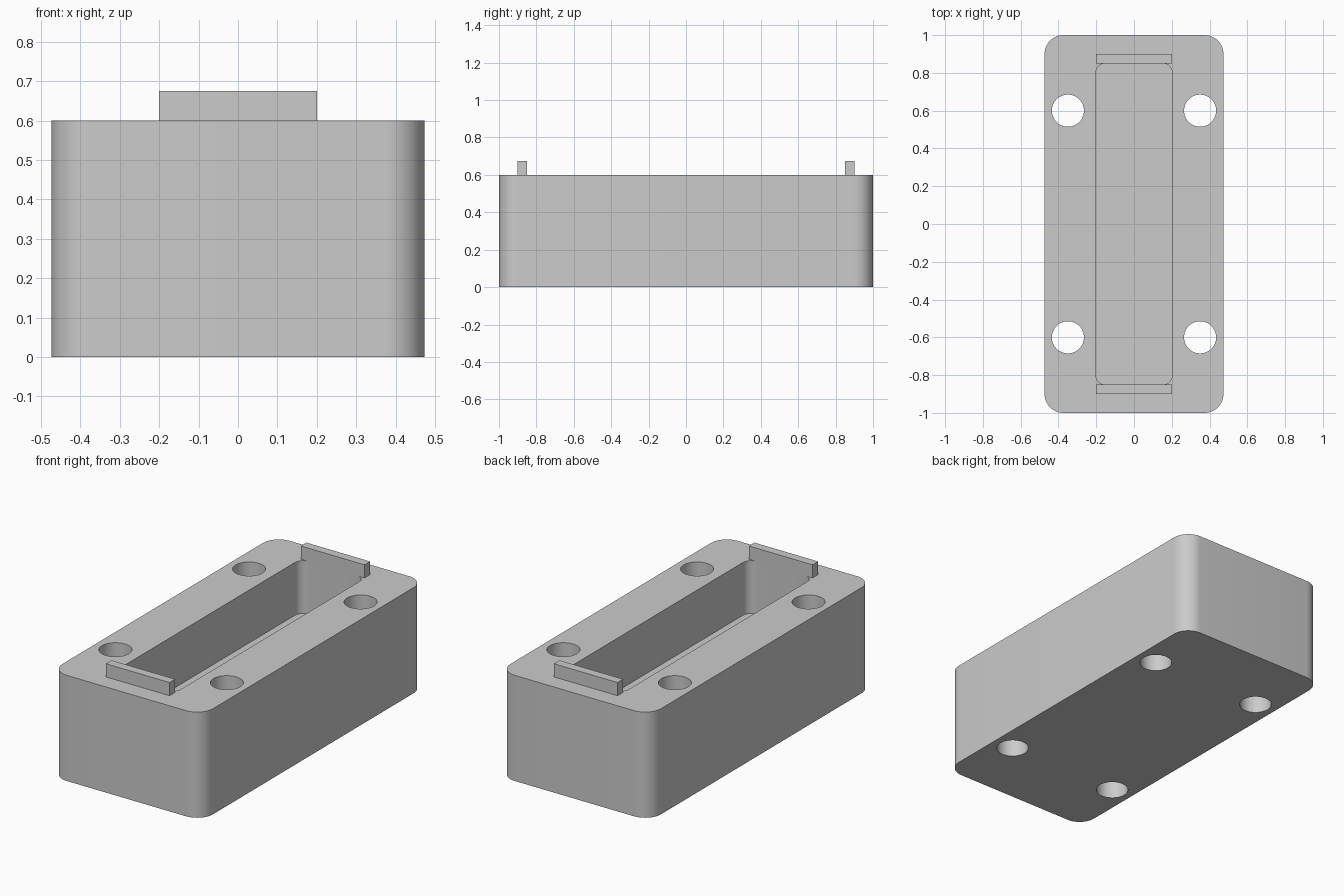
import bpy
import bmesh
import math

default = bpy.data.objects.get("Cube")
if default:
    bpy.data.objects.remove(default, do_unlink=True)

WIDTH, LENGTH, HEIGHT = 0.947, 2.0, 0.6
CORNER = 0.1
SLOT_W, SLOT_L, SLOT_FLOOR, SLOT_CORNER = 0.405, 1.7, 0.3, 0.05
HOLE_X, HOLE_Y, HOLE_R = 0.35, 0.6, 0.085
TAB_W, TAB_T, TAB_TOP = 0.4, 0.05, 0.675

grey = bpy.data.materials.new("plain grey")
grey.use_nodes = True
colour = (0.6, 0.6, 0.6, 1)
grey.diffuse_color = colour
grey.node_tree.nodes["Principled BSDF"].inputs["Base Color"].default_value = colour


def rounded_rect(w, l, r, steps=12):
    """Outline of a rectangle with rounded corners, counter-clockwise."""
    points = []
    for corner, (sx, sy) in enumerate([(1, 1), (-1, 1), (-1, -1), (1, -1)]):
        for i in range(steps + 1):
            a = (corner + i / steps) * math.pi / 2
            points.append((sx * (w / 2 - r) + r * math.cos(a),
                           sy * (l / 2 - r) + r * math.sin(a)))
    return points


def circle(x, y, r, sides=48):
    turn = math.tau / sides
    return [(x + r * math.cos(i * turn), y + r * math.sin(i * turn))
            for i in range(sides)]


def prism(name, outline, z0, z1):
    """Extrude a flat outline from z0 up to z1."""
    bm = bmesh.new()
    base = bm.faces.new([bm.verts.new((x, y, z0)) for x, y in outline])
    top = bmesh.ops.extrude_face_region(bm, geom=[base], use_keep_orig=True)
    verts = [v for v in top["geom"] if isinstance(v, bmesh.types.BMVert)]
    bmesh.ops.translate(bm, verts=verts, vec=(0, 0, z1 - z0))
    bmesh.ops.recalc_face_normals(bm, faces=bm.faces)
    mesh = bpy.data.meshes.new(name)
    bm.to_mesh(mesh)
    bm.free()
    mesh.materials.append(grey)
    obj = bpy.data.objects.new(name, mesh)
    bpy.context.collection.objects.link(obj)
    return obj


def activate(obj):
    bpy.ops.object.select_all(action='DESELECT')
    obj.select_set(True)
    bpy.context.view_layer.objects.active = obj


# Block with rounded vertical corners
body = prism("block_body", rounded_rect(WIDTH, LENGTH, CORNER), 0, HEIGHT)

# Blind slot and four through holes
cutters = [prism("slot_cutter", rounded_rect(SLOT_W, SLOT_L, SLOT_CORNER),
                 SLOT_FLOOR, HEIGHT + 0.1)]
for sx in (-1, 1):
    for sy in (-1, 1):
        cutters.append(prism("hole_cutter", circle(sx * HOLE_X, sy * HOLE_Y, HOLE_R),
                             -0.1, HEIGHT + 0.1))

activate(body)
for cutter in cutters:
    cutter.hide_render = True
    cut = body.modifiers.new("cut", 'BOOLEAN')
    cut.operation = 'DIFFERENCE'
    cut.solver = 'EXACT'
    cut.object = cutter
    bpy.ops.object.modifier_apply(modifier=cut.name)
    bpy.data.objects.remove(cutter, do_unlink=True)
bpy.ops.object.shade_smooth_by_angle(angle=math.radians(30))

# Upright tabs at both ends of the slot
for name, side in (("front_tab", -1), ("back_tab", 1)):
    y = side * (SLOT_L + TAB_T) / 2
    outline = [(sx * TAB_W / 2, y + sy * TAB_T / 2)
               for sx, sy in ((1, 1), (-1, 1), (-1, -1), (1, -1))]
    prism(name, outline, HEIGHT, TAB_TOP)
